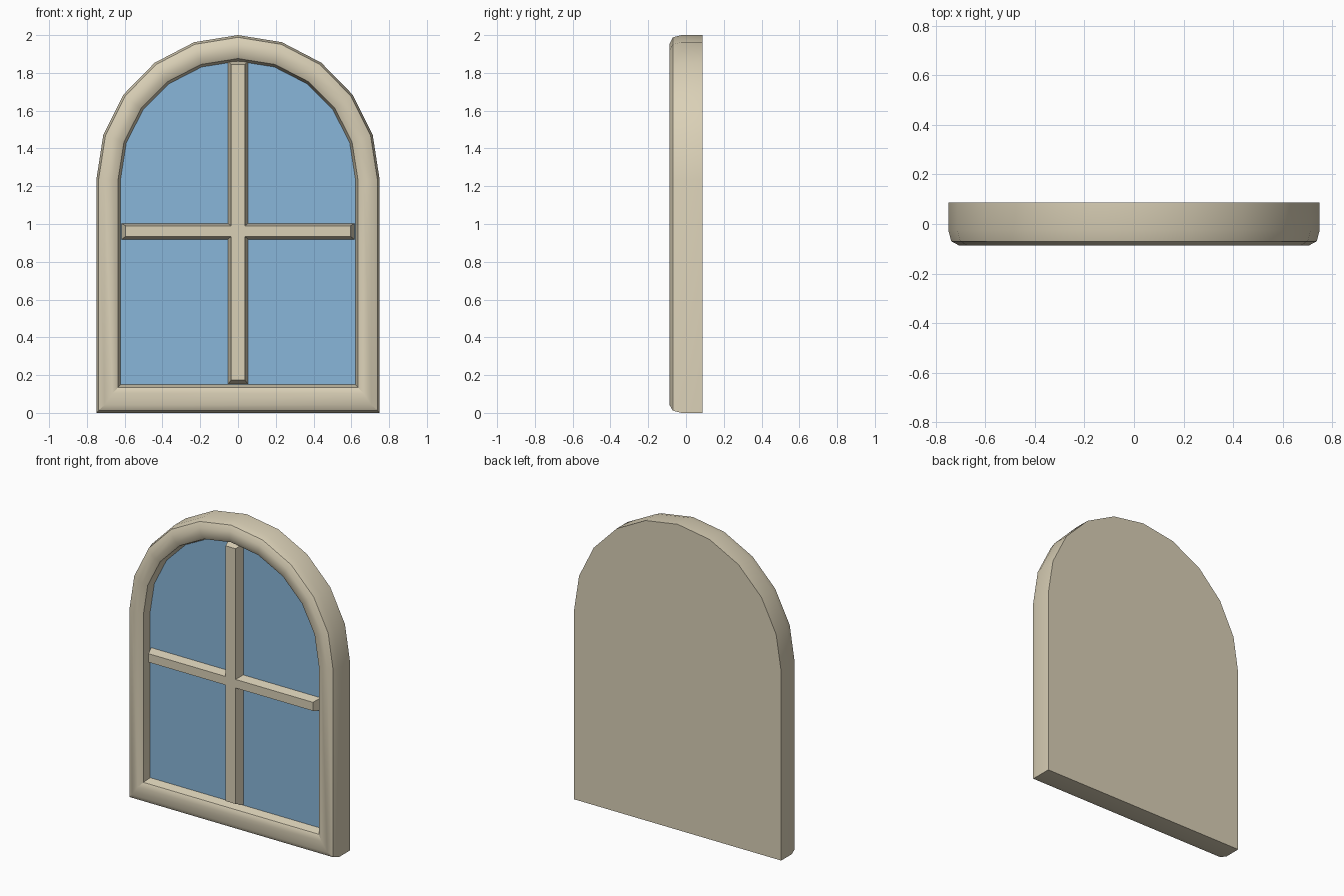
import bpy, bmesh, math

if "Cube" in bpy.data.objects:
    bpy.data.objects.remove(bpy.data.objects["Cube"])

SPRING = 1.235   # height where the arch begins
SEGS = 10        # arch segments


def material(name, rgb):
    m = bpy.data.materials.new(name)
    m.diffuse_color = (*rgb, 1)
    m.use_nodes = True
    m.node_tree.nodes["Principled BSDF"].inputs["Base Color"].default_value = m.diffuse_color
    return m


cream = material("cream stone", (0.70, 0.63, 0.47))
blue = material("blue glass", (0.25, 0.47, 0.70))


def finish(bm, name, mat, smooth=False):
    bmesh.ops.recalc_face_normals(bm, faces=bm.faces[:])
    me = bpy.data.meshes.new(name)
    bm.to_mesh(me)
    bm.free()
    me.materials.append(mat)
    ob = bpy.data.objects.new(name, me)
    bpy.context.collection.objects.link(ob)
    if smooth:
        bpy.ops.object.select_all(action='DESELECT')
        ob.select_set(True)
        bpy.context.view_layer.objects.active = ob
        bpy.ops.object.shade_smooth_by_angle(angle=math.radians(30))
    return ob


def arch(bm, half, base, rise, y):
    """Closed arched outline: two bottom corners plus a faceted arch."""
    pts = [(-half, base), (half, base)]
    for i in range(SEGS + 1):
        a = math.pi * i / SEGS
        pts.append((half * math.cos(a), SPRING + rise * math.sin(a)))
    return [bm.verts.new((x, y, z)) for x, z in pts]


# Arched frame: rings from the back edge, over the rounded front, to the glass
bm = bmesh.new()
rings = [arch(bm, *r) for r in (
    (0.750, 0.000, 0.765, 0.087),
    (0.750, 0.000, 0.765, -0.025),
    (0.738, 0.012, 0.753, -0.070),
    (0.706, 0.042, 0.720, -0.087),
    (0.665, 0.103, 0.672, -0.087),
    (0.635, 0.135, 0.641, -0.071),
    (0.622, 0.150, 0.627, -0.020),
)]
n = len(rings[0])
for a, b in zip(rings, rings[1:]):
    for i in range(n):
        j = (i + 1) % n
        bm.faces.new((a[i], a[j], b[j], b[i]))
bm.faces.new(rings[0])
finish(bm, "arched_frame", cream, True)

# Glass pane closing the opening
bm = bmesh.new()
pane = bm.faces.new(arch(bm, 0.622, 0.150, 0.627, -0.020))
pane.normal_update()
if pane.normal.y > 0:
    pane.normal_flip()
me = bpy.data.meshes.new("glass_pane")
bm.to_mesh(me)
bm.free()
me.materials.append(blue)
bpy.context.collection.objects.link(bpy.data.objects.new("glass_pane", me))


def bar(name, base, front):
    """Tapered bar from a base rectangle on the glass to a smaller front one."""
    bm = bmesh.new()
    loops = []
    for (x0, x1, z0, z1), y in ((base, -0.019), (front, -0.076)):
        loops.append([bm.verts.new((x, y, z)) for x, z in
                      ((x0, z0), (x1, z0), (x1, z1), (x0, z1))])
    b, f = loops
    bm.faces.new(b)
    bm.faces.new(f)
    for i in range(4):
        j = (i + 1) % 4
        bm.faces.new((b[i], b[j], f[j], f[i]))
    return finish(bm, name, cream)


# Glazing bars: one upright, and a cross bar mirrored from one half
bar("upright_bar", (-0.053, 0.053, 0.152, 1.862), (-0.036, 0.036, 0.175, 1.845))
cross = bar("cross_bar", (0.036, 0.616, 0.919, 1.003), (0.036, 0.595, 0.934, 0.990))
cross.modifiers.new("mirror", 'MIRROR').use_mirror_merge = False
